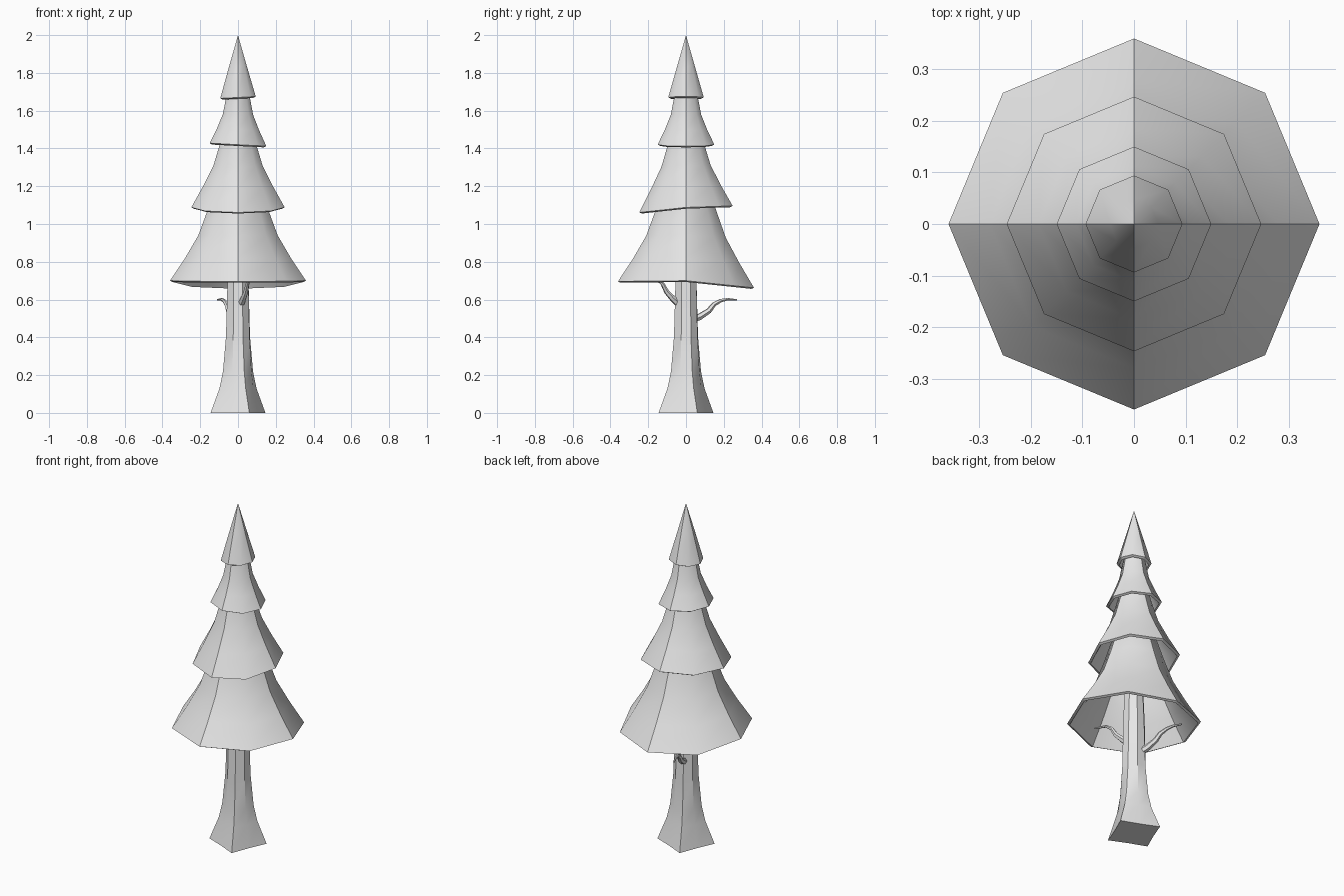
import bpy, bmesh
from math import sin, cos, pi, radians

if "Cube" in bpy.data.objects:
    bpy.data.objects.remove(bpy.data.objects["Cube"], do_unlink=True)

grey = bpy.data.materials.new("plain_grey")
grey.use_nodes = True
COLOUR = (0.8, 0.8, 0.8, 1)
grey.diffuse_color = COLOUR
grey.node_tree.nodes["Principled BSDF"].inputs["Base Color"].default_value = COLOUR


def finish(bm, name):
    bmesh.ops.recalc_face_normals(bm, faces=bm.faces)
    mesh = bpy.data.meshes.new(name)
    bm.to_mesh(mesh)
    bm.free()
    mesh.materials.append(grey)
    obj = bpy.data.objects.new(name, mesh)
    bpy.context.collection.objects.link(obj)
    return obj


def bridge(bm, low, high):
    """Join two rings; a ring of one vertex is a tip."""
    n = len(low)
    for i in range(n):
        j = (i + 1) % n
        if len(high) == 1:
            bm.faces.new((low[i], low[j], high[0]))
        else:
            bm.faces.new((low[i], low[j], high[j], high[i]))


def foliage_tier(name, profile, tip, side=0, front=0, back=0, wall=0.014):
    """Hollow eight-sided skirt whose rim droops by direction."""
    bm = bmesh.new()
    rim = profile[0][0]

    def ring(r, z, droop):
        verts = []
        for i in range(8):
            x, y = r * cos(i * pi / 4), r * sin(i * pi / 4)
            bend = (side * x + (back if y > 0 else front) * abs(y)) / rim
            verts.append(bm.verts.new((x, y, z + bend * droop)))
        return verts

    last = len(profile) - 1
    outer = [ring(r, z, 1 - k / last) for k, (r, z) in enumerate(profile)]
    inner = [ring(r - wall, z - 0.007, 1 - k / last) for k, (r, z) in enumerate(profile)]
    for rings, top in ((outer, tip), (inner, tip - 0.04)):
        for a, b in zip(rings, rings[1:]):
            bridge(bm, a, b)
        bridge(bm, rings[-1], [bm.verts.new((0, 0, top))])
    bridge(bm, outer[0], inner[0])
    # creases run down the four axes and round the rim
    for f in bm.faces:
        f.smooth = True
    for e in bm.edges:
        a, b = (v.co for v in e.verts)
        on_axis = all(min(abs(c.x), abs(c.y)) < 1e-4 for c in (a, b))
        same_axis = abs(a.x * b.y - a.y * b.x) < 1e-5
        e.smooth = not (on_axis and same_axis)
    for rings in (outer, inner):
        for i in range(8):
            bm.edges.get((rings[0][i], rings[0][(i + 1) % 8])).smooth = False
    return finish(bm, name)


# Foliage, from the widest tier to the tip
foliage_tier("foliage_bottom", [(0.36, 0.70), (0.28, 0.82), (0.21, 0.94), (0.162, 1.07), (0.11, 1.23)],
             1.4, back=-0.038, front=-0.004)
foliage_tier("foliage_lower_middle", [(0.247, 1.088), (0.185, 1.2), (0.13, 1.31), (0.097, 1.42), (0.07, 1.52)],
             1.62, back=0.008, front=-0.027)
foliage_tier("foliage_upper_middle", [(0.15, 1.42), (0.112, 1.5), (0.08, 1.58), (0.063, 1.67), (0.045, 1.74)],
             1.82, side=-0.008)
foliage_tier("foliage_top", [(0.094, 1.67), (0.047, 1.835)], 2.0, side=0.005)

# Trunk: square flared foot turning into an octagon
bm = bmesh.new()
rings = []
for z, corner, middle in ((0, 0.157, 0.108), (0.13, 0.106, 0.088), (0.22, 0.086, 0.077),
                          (0.4, 0.069, 0.066), (0.7, 0.06, 0.06), (1.15, 0.04, 0.04)):
    rings.append([bm.verts.new((r * cos(a), r * sin(a), z))
                  for i in range(8)
                  for r, a in [((corner, middle)[i % 2], radians(22.5 + 45 * i))]])
for a, b in zip(rings, rings[1:]):
    bridge(bm, a, b)
bm.faces.new(rings[0])
bm.faces.new(rings[-1])
trunk = finish(bm, "trunk")
parts = [trunk]


# Branches: tapered bent twigs
def branch(name, azimuth, points, thick):
    curve = bpy.data.curves.new(name, "CURVE")
    curve.dimensions = "3D"
    curve.bevel_depth = thick
    curve.bevel_resolution = 1
    curve.use_fill_caps = True
    spline = curve.splines.new("POLY")
    spline.points.add(len(points) - 1)
    a = radians(azimuth)
    for k, (r, z) in enumerate(points):
        spline.points[k].co = (r * cos(a), r * sin(a), z, 1)
        spline.points[k].radius = 1 - 0.8 * k / (len(points) - 1)
    curve.materials.append(grey)
    obj = bpy.data.objects.new(name, curve)
    bpy.context.collection.objects.link(obj)
    bpy.ops.object.select_all(action="DESELECT")
    obj.select_set(True)
    bpy.context.view_layer.objects.active = obj
    bpy.ops.object.convert(target="MESH")
    parts.append(bpy.context.view_layer.objects.active)


SHAPE = [(0.04, 0), (0.08, 0.015), (0.13, 0.045), (0.16, 0.08), (0.20, 0.1), (0.24, 0.107), (0.29, 0.103)]
branch("back_branch", 112, [(r, z + 0.495) for r, z in SHAPE], 0.021)
branch("front_branch", -68, [(0.04, 0.575), (0.075, 0.605), (0.11, 0.64), (0.135, 0.685), (0.17, 0.71),
                             (0.24, 0.715)], 0.02)
branch("side_branch", 215, [(0.03, 0.73), (0.08, 0.75), (0.12, 0.79), (0.17, 0.81)], 0.014)

for obj in parts:
    bpy.ops.object.select_all(action="DESELECT")
    obj.select_set(True)
    bpy.context.view_layer.objects.active = obj
    bpy.ops.object.shade_smooth_by_angle(angle=radians(30))
